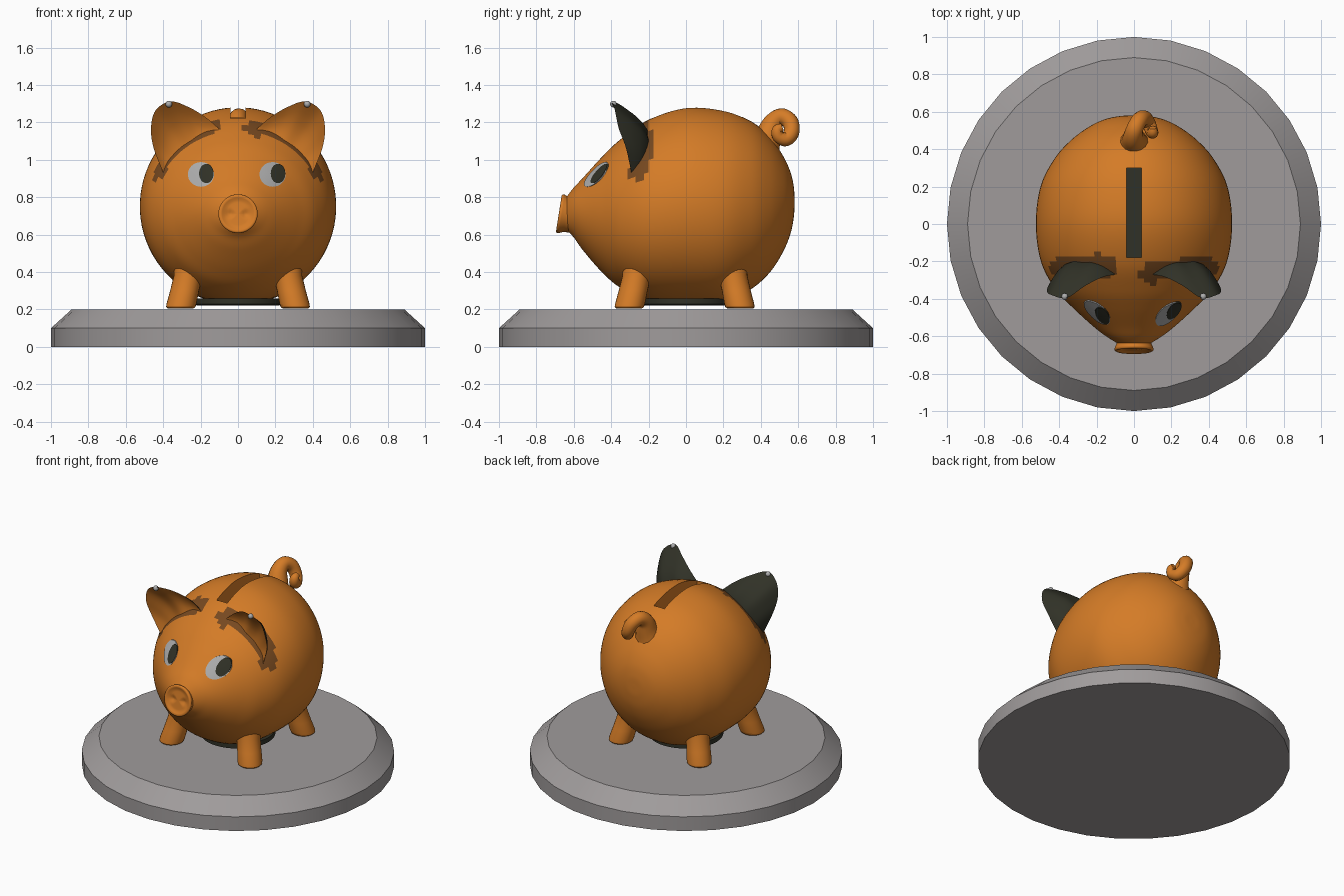
import bpy, bmesh, math
from mathutils import Vector, Matrix

if "Cube" in bpy.data.objects:
    bpy.data.objects.remove(bpy.data.objects["Cube"])


def material(name, r, g, b):
    m = bpy.data.materials.new(name)
    m.diffuse_color = (r, g, b, 1)
    m.use_nodes = True
    m.node_tree.nodes["Principled BSDF"].inputs["Base Color"].default_value = m.diffuse_color
    return m


ORANGE = material("orange_glaze", 0.66, 0.20, 0.02)
BROWN = material("brown_shadow_paint", 0.18, 0.065, 0.014)
DARK = material("dark_paint", 0.03, 0.031, 0.02)
WHITE = material("pale_grey", 0.42, 0.42, 0.42)
STONE = material("stone_grey", 0.35, 0.33, 0.33)


def spline(pts, n):
    """Catmull-Rom through tuples, n steps per span."""
    out = []
    for i in range(len(pts) - 1):
        p0, p1, p2 = pts[max(i - 1, 0)], pts[i], pts[i + 1]
        p3 = pts[min(i + 2, len(pts) - 1)]
        for k in range(n):
            t = k / n
            out.append(tuple(0.5 * (2 * b + (c - a) * t + (2 * a - 5 * b + 4 * c - d) * t * t
                                    + (3 * b - a - 3 * c + d) * t ** 3)
                             for a, b, c, d in zip(p0, p1, p2, p3)))
    return out + [tuple(pts[-1])]


def smooth(ob, angle=40):
    bpy.ops.object.select_all(action='DESELECT')
    ob.select_set(True)
    bpy.context.view_layer.objects.active = ob
    bpy.ops.object.shade_smooth_by_angle(angle=math.radians(angle))


def skin(name, rings, mats, rule=None, angle=40):
    """Closed skin over rings of points; rule(j) picks a material per column."""
    bm = bmesh.new()
    rows = [[bm.verts.new(p) for p in ring] for ring in rings]
    n = len(rows[0])
    for a, b in zip(rows, rows[1:]):
        for j in range(n):
            k = (j + 1) % n
            f = bm.faces.new((a[j], a[k], b[k], b[j]))
            f.material_index = rule(j) if rule else 0
    bm.faces.new(rows[0])
    bm.faces.new(rows[-1])
    bmesh.ops.recalc_face_normals(bm, faces=bm.faces)
    me = bpy.data.meshes.new(name)
    bm.to_mesh(me)
    bm.free()
    for m in mats:
        me.materials.append(m)
    ob = bpy.data.objects.new(name, me)
    bpy.context.collection.objects.link(ob)
    smooth(ob, angle)
    return ob


def circle(r, z, n):
    return [Vector((r * math.cos(2 * math.pi * i / n), r * math.sin(2 * math.pi * i / n), z))
            for i in range(n)]


# Round chamfered base and belly plug
skin("base", [circle(r, z, 32) for r, z in ((1, 0), (1, 0.1), (0.89, 0.2))], [STONE], angle=30)
skin("belly_plug", [circle(r, z, 40) for r, z in ((0.22, 0.222), (0.24, 0.228), (0.24, 0.26))], [DARK])

# Body: y, half width, top z, bottom z
STATIONS = spline([
    (-0.64, 0.085, 0.80, 0.625), (-0.60, 0.15, 0.852, 0.585), (-0.55, 0.215, 0.905, 0.515),
    (-0.45, 0.325, 1.015, 0.40), (-0.35, 0.42, 1.11, 0.315), (-0.2, 0.498, 1.215, 0.245),
    (0, 0.525, 1.278, 0.225), (0.2, 0.50, 1.263, 0.235), (0.35, 0.425, 1.205, 0.31),
    (0.45, 0.335, 1.12, 0.40), (0.52, 0.24, 1.02, 0.51), (0.56, 0.155, 0.93, 0.61),
    (0.577, 0.075, 0.85, 0.70), (0.58, 0.01, 0.785, 0.765)], 7)
rings = []
for y, w, t, b in STATIONS:
    rings.append([Vector((w * math.cos(a), y, max(0.24, (t + b) / 2 + (t - b) / 2 * math.sin(a))))
                  for a in (2 * math.pi * (i + 0.5) / 80 for i in range(80))])
body = skin("body", rings, [ORANGE, BROWN, DARK])

# Coin slot
bpy.ops.mesh.primitive_cube_add(size=1, location=(0, 0.06, 1.25))
cutter = bpy.context.object
cutter.name = "slot_cutter"
cutter.hide_render = True
cutter.scale = (0.082, 0.48, 0.24)
bpy.context.view_layer.update()
mod = body.modifiers.new("slot", 'BOOLEAN')
mod.operation = 'DIFFERENCE'
mod.solver = 'EXACT'
mod.object = cutter
bpy.context.view_layer.objects.active = body
bpy.ops.object.modifier_move_to_index(modifier="slot", index=0)
bpy.ops.object.modifier_apply(modifier="slot")
bpy.data.objects.remove(cutter)


def seg_dist(p, a, b):
    t = max(0, min(1, (p - a).dot(b - a) / (b - a).length_squared))
    return (p - a.lerp(b, t)).length


# Dark slot floor, brown paint around the ear roots
for f in body.data.polygons:
    c = f.center
    f.material_index = 0
    if abs(c.x) < 0.042 and abs(c.z - 1.13) < 0.005 and abs(f.normal.z) > 0.9 and -0.2 < c.y < 0.32:
        f.material_index = 2
        continue
    p = Vector((abs(c.x), c.y, c.z))
    inner = Vector((0.11, -0.27, 1.17)) if c.x > 0 else Vector((0.17, -0.23, 1.18))
    mid, low = Vector((0.32, -0.24, 1.1)), Vector((0.43, -0.265, 0.97))
    near = min(seg_dist(p, inner, mid), seg_dist(p, mid, low)) < 0.075
    if near and (c.y > -0.29 or p.x > 0.38 or p.x < 0.13):
        f.material_index = 1
smooth(body)

# Snout: flared lathe, tilted, with two nostril dents
place = Matrix.Translation((0, -0.672, 0.712)) @ Matrix.Rotation(math.radians(90 - 9), 4, 'X')
rings = []
for r, z in ((0.10, -0.10), (0.092, -0.06), (0.094, -0.03), (0.104, -0.008), (0.105, 0.002), (0.097, 0.008),
             (0.085, 0.004), (0.075, -0.003), (0.06, -0.004), (0.045, -0.004), (0.03, -0.004),
             (0.015, -0.004), (0.003, -0.004)):
    ring = circle(r, z, 40)
    for v in ring:
        if z > -0.006 and r < 0.08:
            d = math.hypot(abs(v.x) - 0.042, v.y)
            v.z -= 0.014 * max(0, 1 - d / 0.028)
    rings.append([place @ v for v in ring])
skin("snout", rings, [ORANGE], angle=60)

# Legs lean in towards the body
for sx in (-1, 1):
    for name, y0, y1 in (("front_leg", -0.305, -0.235), ("back_leg", 0.29, 0.225)):
        rings = []
        for r, z in ((0.068, 0.205), (0.078, 0.213), (0.08, 0.23), (0.077, 0.30),
                     (0.076, 0.38), (0.09, 0.46), (0.10, 0.52)):
            t = (z - 0.205) / 0.3
            off = Vector((sx * (0.308 - 0.07 * t), y0 + (y1 - y0) * t, 0))
            rings.append([v + off for v in circle(r, z, 28)])
        skin(name, rings, [ORANGE])

# Ears: cupped leaves, orange in front and dark behind, pale tips
RIM = spline([(0.10, -0.27, 1.165), (0.17, -0.285, 1.225), (0.26, -0.33, 1.28), (0.36, -0.395, 1.312),
              (0.44, -0.38, 1.265), (0.465, -0.36, 1.17), (0.45, -0.32, 1.06), (0.395, -0.29, 0.92)], 6)
ROOT_A, ROOT_B = Vector((0.12, -0.27, 1.12)), Vector((0.37, -0.27, 0.94))
STEPS = [0, 0.2, 0.4, 0.6, 0.8, 0.93]
PROFILE = [(r, 0) for r in STEPS] + [(1, 0)] + [(r, 1) for r in reversed(STEPS)]
for sx in (-1, 1):
    rings = []
    for i, q in enumerate(RIM):
        s = i / (len(RIM) - 1)
        root = ROOT_A.lerp(ROOT_B, s)
        ring = []
        for r, back in PROFILE:
            p = root.lerp(Vector(q), r)
            p.y += 0.045 * math.sin(math.pi * s) * math.sin(math.pi * r)
            p.y += back * 0.08 * (1 - r * r) * (0.35 + 0.65 * math.sin(math.pi * s))
            ring.append(Vector((sx * p.x, p.y, p.z)))
        rings.append(ring)
    skin("ear", rings, [ORANGE, DARK], lambda j: 0 if j < len(STEPS) else 1, 70)
    bpy.ops.mesh.primitive_uv_sphere_add(segments=12, ring_count=8, radius=0.018,
                                         location=(sx * 0.37, -0.388, 1.298))
    tip = bpy.context.object
    tip.name = "ear_tip"
    tip.data.materials.append(WHITE)
    smooth(tip)


def on_face(x, z):
    """y of the front body surface at x, z."""
    prev = None
    for y, w, t, b in STATIONS:
        f = (x / w) ** 2 + ((z - (t + b) / 2) / ((t - b) / 2)) ** 2
        if f <= 1:
            return y if prev is None else prev[0] + (y - prev[0]) * (prev[1] - 1) / (prev[1] - f)
        prev = (y, f)
    return 0


def plate(name, cx, cz, rx, rz, lift, mat):
    rings = []
    for k, h in ((0.03, lift), (0.35, lift), (0.7, lift), (1, lift), (1, 0)):
        ring = []
        for v in circle(k, 0, 32):
            x, z = cx + rx * v.x, cz + rz * v.y
            ring.append(Vector((x, on_face(x, z) - h, z)))
        rings.append(ring)
    skin(name, rings, [mat])


# Eyes painted on the face, both looking to +x
for cx in (-0.198, 0.185):
    plate("eye_white", cx, 0.922, 0.07, 0.066, 0.006, WHITE)
    plate("pupil", cx + 0.029, 0.927, 0.039, 0.052, 0.0095, DARK)

# Curled tail: x, y, z, radius
cu = bpy.data.curves.new("tail", 'CURVE')
cu.dimensions = '3D'
cu.bevel_depth = 1
cu.bevel_resolution = 5
cu.use_fill_caps = True
path = spline([(0, 0.40, 1.04, 0.11), (0, 0.435, 1.12, 0.075), (-0.005, 0.465, 1.195, 0.055),
               (0.005, 0.51, 1.23, 0.046), (0.03, 0.555, 1.205, 0.044), (0.055, 0.565, 1.15, 0.042),
               (0.08, 0.535, 1.11, 0.038), (0.095, 0.495, 1.125, 0.034), (0.10, 0.49, 1.16, 0.03),
               (0.10, 0.515, 1.175, 0.02)], 5)
sp = cu.splines.new('POLY')
sp.points.add(len(path) - 1)
for pt, (x, y, z, r) in zip(sp.points, path):
    pt.co = (x, y, z, 1)
    pt.radius = r
tail = bpy.data.objects.new("tail", cu)
bpy.context.collection.objects.link(tail)
bpy.ops.object.select_all(action='DESELECT')
tail.select_set(True)
bpy.context.view_layer.objects.active = tail
bpy.ops.object.convert(target='MESH')
tail = bpy.context.object
tail.data.materials.clear()
tail.data.materials.append(ORANGE)
smooth(tail, 60)
